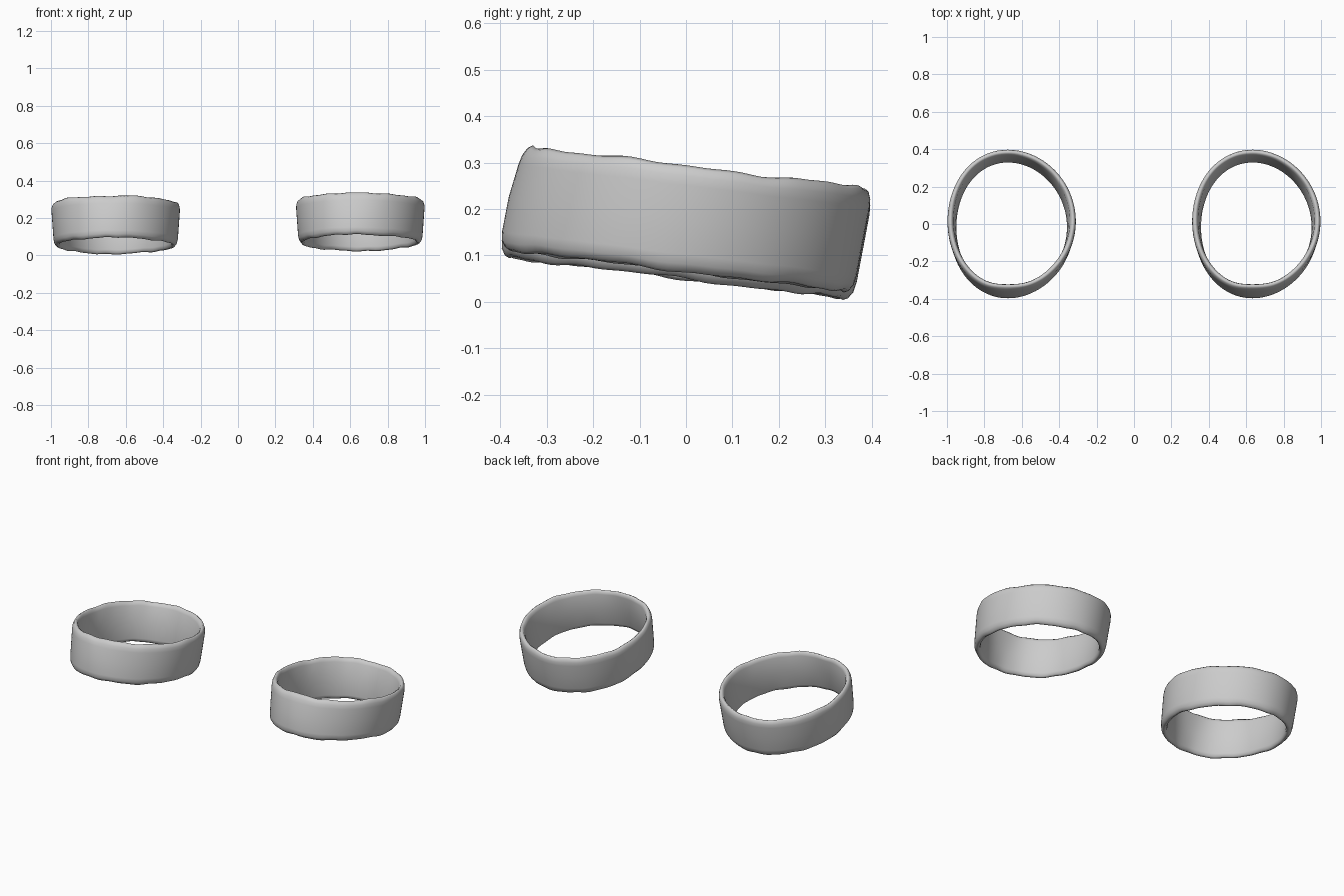
import bpy, bmesh, math
from mathutils import Vector

if "Cube" in bpy.data.objects:
    bpy.data.objects.remove(bpy.data.objects["Cube"], do_unlink=True)

grey = bpy.data.materials.new("soft grey")
grey.use_nodes = True
colour = (0.6, 0.6, 0.6, 1)
grey.diffuse_color = colour
grey.node_tree.nodes["Principled BSDF"].inputs["Base Color"].default_value = colour

# Wall cross-section: (offset from outer outline, height)
PROFILE = [(-0.036, -0.09), (-0.031, -0.106), (-0.021, -0.112), (-0.012, -0.108),
           (-0.003, -0.095), (0.0, -0.075), (0.0, 0.0), (0.0, 0.07), (-0.002, 0.09),
           (-0.009, 0.106), (-0.018, 0.112), (-0.027, 0.106), (-0.033, 0.09), (-0.036, 0.0)]
STEPS = 112


def wobble(a, phase):
    """Uneven hand-worked edge, smooth around the loop."""
    return (0.4 * math.sin(5 * a + phase) + 0.35 * math.sin(11 * a + 2 * phase)
            + 0.25 * math.sin(19 * a + 3 * phase))


def band_point(a, offset, h, phase):
    top = h / 0.112
    # flattened upper front, slightly tapered towards the bottom
    front = math.exp(-((a - 1.5 * math.pi) / 0.3) ** 2)
    r = offset - 0.012 * max(0, top) * front
    taper = 0.008 * (top - 1)
    x = (0.346 + r + taper) * math.cos(a) - 0.02 * math.sin(a) ** 2
    y = (0.382 + r) * math.sin(a)
    z = h + 0.005 * top ** 3 * wobble(a, phase + top)
    # lean of the whole band
    return Vector((x, y + 0.19 * h, z - 0.122 * y))


def make_band(name, centre, phase):
    bm = bmesh.new()
    loops = [[bm.verts.new(band_point(2 * math.pi * i / STEPS, o, h, phase))
              for o, h in PROFILE] for i in range(STEPS)]
    n = len(PROFILE)
    for i in range(STEPS):
        a, b = loops[i], loops[(i + 1) % STEPS]
        for j in range(n):
            k = (j + 1) % n
            bm.faces.new((a[j], b[j], b[k], a[k]))
    bmesh.ops.recalc_face_normals(bm, faces=bm.faces[:])
    for f in bm.faces:
        f.smooth = True
    mesh = bpy.data.meshes.new(name)
    bm.to_mesh(mesh)
    bm.free()
    mesh.materials.append(grey)
    band = bpy.data.objects.new(name, mesh)
    band.location = centre
    bpy.context.collection.objects.link(band)


make_band("right_band", (-0.654, 0, 0.163), 0.4)
make_band("left_band", (0.654, 0, 0.179), 2.1)
